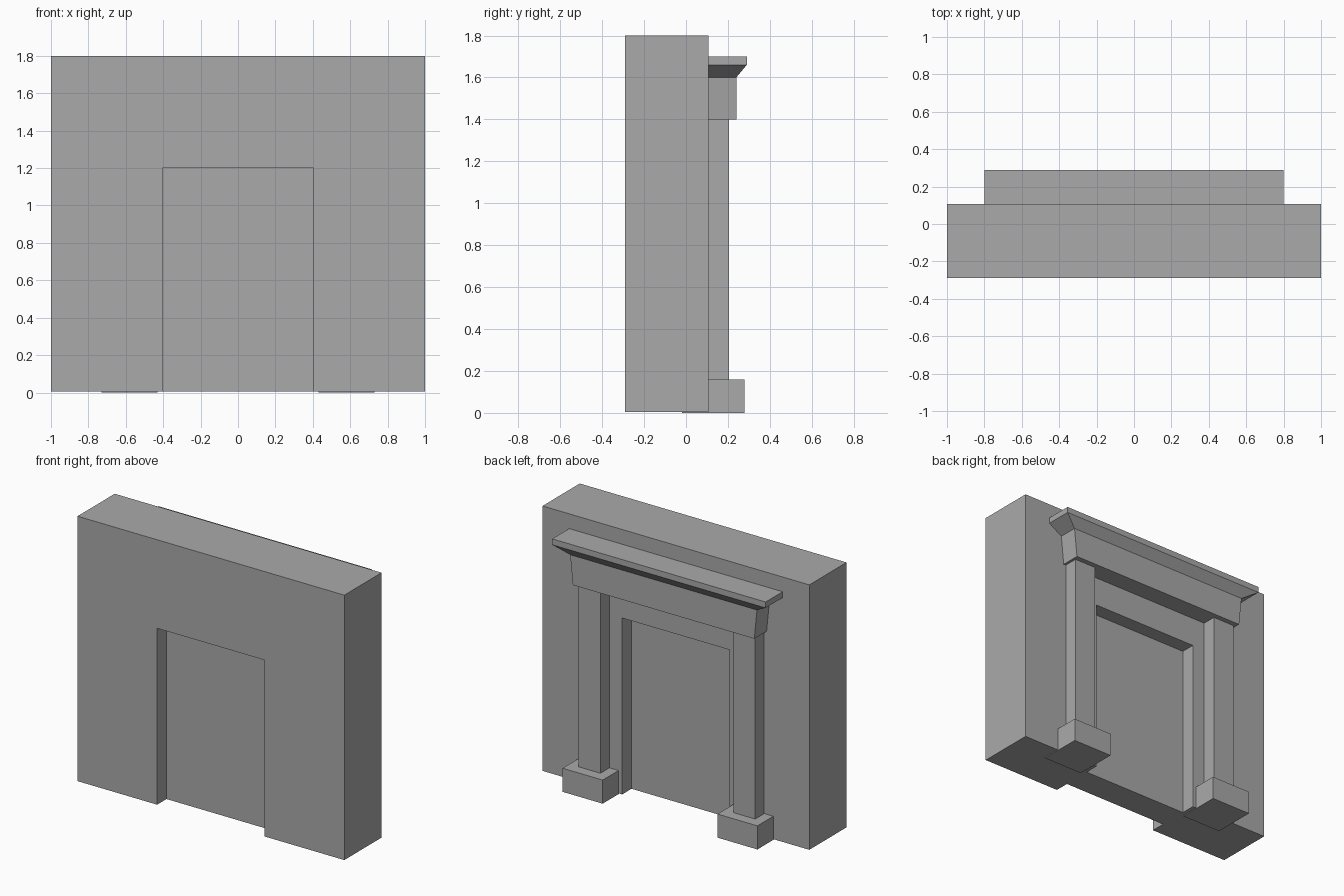
import bpy
import bmesh

cube = bpy.data.objects.get("Cube")
if cube:
    bpy.data.objects.remove(cube, do_unlink=True)

GREY = (0.4, 0.4, 0.4, 1.0)
stone = bpy.data.materials.new("plain grey stone")
stone.use_nodes = True
stone.diffuse_color = GREY
stone.node_tree.nodes["Principled BSDF"].inputs["Base Color"].default_value = GREY

WALL_FRONT, WALL_BACK = -0.29, 0.108
NICHE_DEPTH = 0.1
EMBED = 0.02  # how far the trim is let into the wall


def block(name, x, y, z, top_x=None, top_y=None):
    """Box from x, y, z ranges; the top face may have its own x and y ranges."""
    bm = bmesh.new()
    rings = []
    for height, (x0, x1), (y0, y1) in ((z[0], x, y), (z[1], top_x or x, top_y or y)):
        corners = ((x0, y0), (x1, y0), (x1, y1), (x0, y1))
        rings.append([bm.verts.new((cx, cy, height)) for cx, cy in corners])
    low, high = rings
    bm.faces.new(low[::-1])
    bm.faces.new(high)
    for i in range(4):
        j = (i + 1) % 4
        bm.faces.new((low[i], low[j], high[j], high[i]))
    mesh = bpy.data.meshes.new(name)
    bm.to_mesh(mesh)
    bm.free()
    mesh.materials.append(stone)
    obj = bpy.data.objects.new(name, mesh)
    bpy.context.collection.objects.link(obj)
    return obj


def cut(target, cutter):
    """Carve the cutter out of the target and discard it."""
    mod = target.modifiers.new("niche", "BOOLEAN")
    mod.operation = "DIFFERENCE"
    mod.solver = "EXACT"
    mod.object = cutter
    bpy.context.view_layer.objects.active = target
    bpy.ops.object.modifier_apply(modifier=mod.name)
    bpy.data.objects.remove(cutter, do_unlink=True)


# Wall with a shallow doorway niche on both faces
wall = block("wall", (-1, 1), (WALL_FRONT, WALL_BACK), (0.005, 1.8))
for y in ((WALL_FRONT - 0.1, WALL_FRONT + NICHE_DEPTH),
          (WALL_BACK - NICHE_DEPTH, WALL_BACK + 0.1)):
    cut(wall, block("niche_cutter", (-0.403, 0.403), y, (-0.1, 1.2)))

# Plinth and pillar on each side of the niche
for side, cx in (("left", 0.58), ("right", -0.58)):
    block(side + "_plinth", (cx - 0.15, cx + 0.15), (-0.02, 0.278), (0, 0.16))
    block(side + "_pillar", (cx - 0.082, cx + 0.082),
          (WALL_BACK - EMBED, 0.205), (0.15, 1.41))

# Flared frieze, sloping cornice and shelf
inner = WALL_BACK - EMBED
block("frieze", (-0.68, 0.68), (inner, 0.24), (1.4, 1.6), top_x=(-0.7, 0.7))
block("cornice", (-0.7, 0.7), (inner, 0.24), (1.6, 1.66),
      top_x=(-0.8, 0.8), top_y=(inner, 0.29))
block("shelf", (-0.8, 0.8), (inner, 0.29), (1.66, 1.7))
